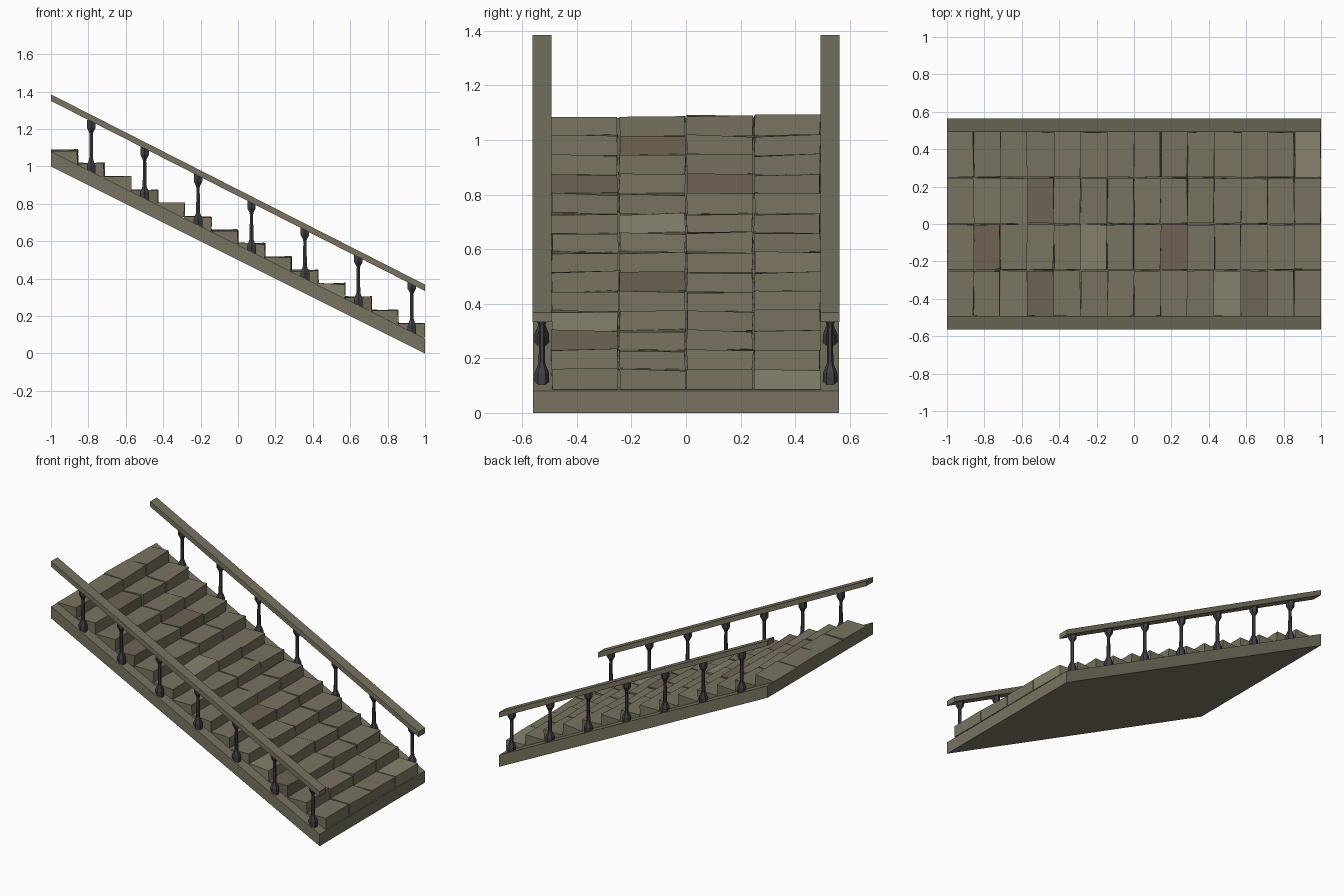
import bpy, bmesh, math, random
from mathutils import Vector

if "Cube" in bpy.data.objects:
    bpy.data.objects.remove(bpy.data.objects["Cube"])

random.seed(4)


def material(name, rgb):
    m = bpy.data.materials.new(name)
    m.diffuse_color = (*rgb, 1)
    m.use_nodes = True
    m.node_tree.nodes["Principled BSDF"].inputs["Base Color"].default_value = m.diffuse_color
    return m


STONE = material("stone", (0.19, 0.17, 0.115))
STONE_LIGHT = material("stone_light", (0.24, 0.22, 0.15))
STONE_BROWN = material("stone_brown", (0.155, 0.125, 0.085))
IRON = material("dark_iron", (0.05, 0.05, 0.06))


def finish(name, bm, mats):
    bmesh.ops.recalc_face_normals(bm, faces=bm.faces)
    mesh = bpy.data.meshes.new(name)
    bm.to_mesh(mesh)
    bm.free()
    for m in mats:
        mesh.materials.append(m)
    ob = bpy.data.objects.new(name, mesh)
    bpy.context.collection.objects.link(ob)
    return ob


def sloped_beam(name, y0, y1, left, right):
    """Beam along x with vertical ends; left/right are (bottom, top) heights."""
    bm = bmesh.new()
    pts = [(-1, left[0]), (1, right[0]), (1, right[1]), (-1, left[1])]
    face = bm.faces.new([bm.verts.new((x, y0, z)) for x, z in pts])
    ext = bmesh.ops.extrude_face_region(bm, geom=[face])
    bmesh.ops.translate(bm, vec=(0, y1 - y0, 0),
                        verts=[v for v in ext["geom"] if isinstance(v, bmesh.types.BMVert)])
    # keep the starting cap so the beam is closed
    if not face.is_valid:
        bmesh.ops.holes_fill(bm, edges=bm.edges)
    return finish(name, bm, [STONE])


# Sloping base slab
sloped_beam("ramp_slab", -0.56, 0.56, (1.0, 1.08), (0.0, 0.08))

# Uneven stone treads: 14 steps of 4 blocks
STEPS, COLS = 14, 4
run, width = 2 / STEPS, 0.99 / COLS
bm = bmesh.new()
for i in range(STEPS):
    for j in range(COLS):
        top = 1.09 - i / STEPS
        x0, y0 = -1 + i * run, -0.495 + j * width
        box = bmesh.ops.create_cube(bm, size=1)["verts"]
        for v in box:
            px, py, pz = v.co.x + 0.5, v.co.y + 0.5, v.co.z
            x = x0 + px * run + random.uniform(-0.005, 0.004)
            y = y0 + py * width + (0.5 - py) * random.uniform(0.0, 0.012)
            z = top + random.uniform(-0.009, 0.003) if pz > 0 else top - 0.076
            v.co = Vector((max(-1, min(1, x)), y, z))
        tint = random.choices([0, 1, 2], [78, 7, 15])[0]
        for f in {f for v in box for f in v.link_faces}:
            f.material_index = tint
finish("stone_treads", bm, [STONE, STONE_LIGHT, STONE_BROWN])

# Six-sided turned baluster: (radius, height above slab)
PROFILE = [(0.027, -0.02), (0.027, 0.03), (0.022, 0.042), (0.012, 0.066),
           (0.010, 0.20), (0.013, 0.21), (0.026, 0.232), (0.026, 0.275)]


def balusters(name, y):
    bm = bmesh.new()
    for k in range(7):
        x = -0.785 + k * 2 / 7
        base = 0.58 - 0.5 * x
        rings = [[bm.verts.new((x + r * math.sin(a * math.pi / 3),
                                y + r * math.cos(a * math.pi / 3), base + h))
                  for a in range(6)] for r, h in PROFILE]
        for lo, hi in zip(rings, rings[1:]):
            for a in range(6):
                b = (a + 1) % 6
                bm.faces.new((lo[a], lo[b], hi[b], hi[a]))
        bm.faces.new(rings[0])
        bm.faces.new(rings[-1])
    finish(name, bm, [IRON])


# Handrail and balusters on each side
for side, s in (("front", -1), ("back", 1)):
    balusters(side + "_balusters", s * 0.528)
    sloped_beam(side + "_handrail", s * 0.528 - 0.035, s * 0.528 + 0.035,
                (1.35, 1.385), (0.333, 0.368))
